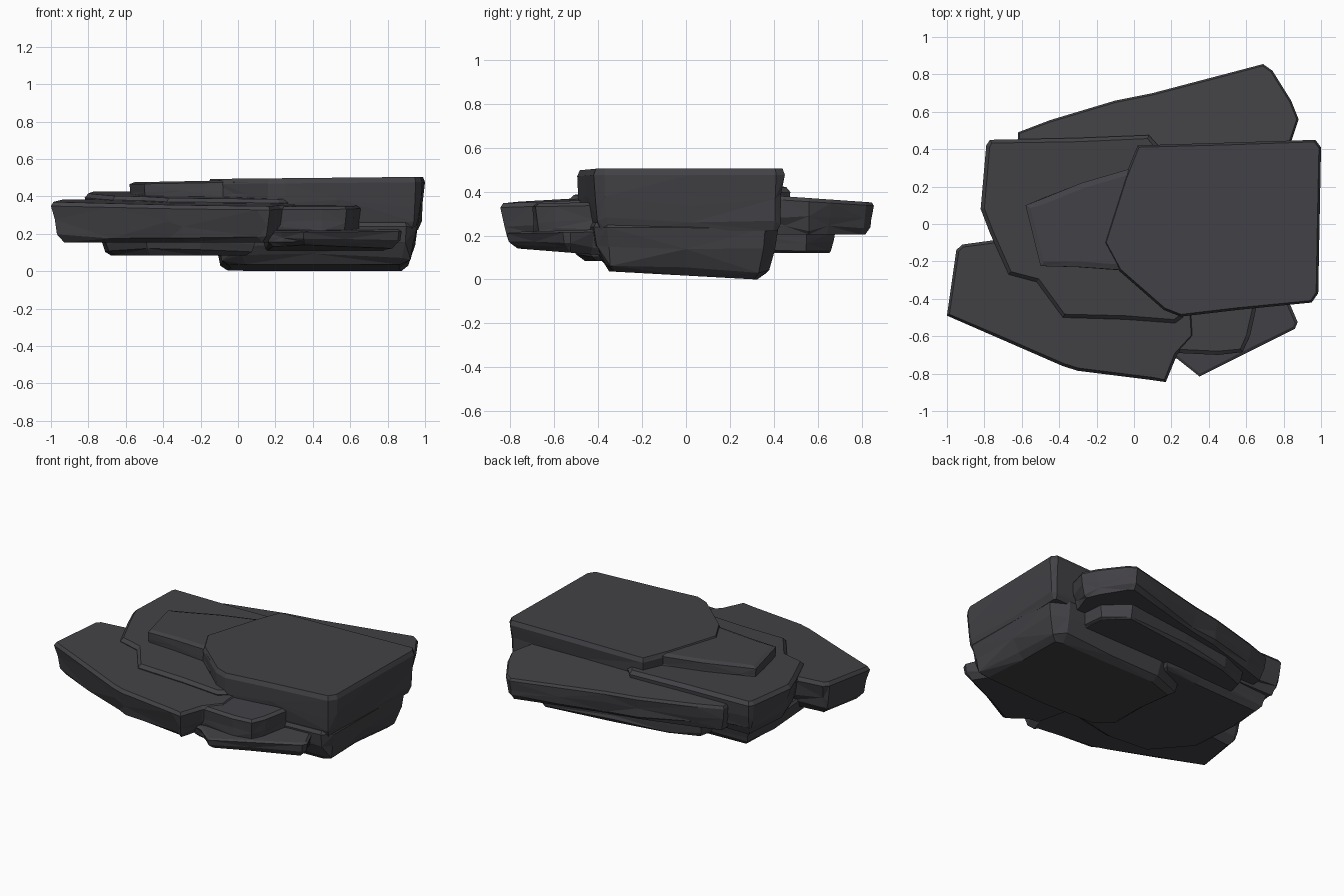
import bpy, bmesh, math, random
from mathutils import Vector

if "Cube" in bpy.data.objects:
    bpy.data.objects.remove(bpy.data.objects["Cube"])

random.seed(7)
rock = bpy.data.materials.new("dark slate")
rock.diffuse_color = (0.055, 0.053, 0.060, 1)
rock.use_nodes = True
rock.node_tree.nodes["Principled BSDF"].inputs["Base Color"].default_value = rock.diffuse_color

# side profile: (fraction of the way down, inset as share of the undercut)
SIDE = [(0.0, None), (0.10, 0.0), (0.5, 0.2), (0.82, 0.45), (1.0, 1.0)]


def split_edges(outline, step=0.3):
    """Add points on long outline edges so the sides break into facets."""
    pts = []
    for i, p in enumerate(outline):
        a, b = Vector(p), Vector(outline[(i + 1) % len(outline)])
        n = max(1, int((b - a).length / step))
        pts += [a.lerp(b, k / n) for k in range(n)]
    return pts


def inward(pts, i):
    """Inward miter direction of a counter-clockwise outline."""
    p = pts[i]
    e1 = (p - pts[i - 1]).normalized()
    e2 = (pts[(i + 1) % len(pts)] - p).normalized()
    n = Vector((-e1.y - e2.y, e1.x + e2.x))
    return n.normalized() if n.length > 0.01 else Vector((0, 0))


def slab(name, outline, top, bottom, under=0.06, bevel=0.012, rough=0.012):
    """Layered slab; top and bottom are planes z = a + b*x + c*y."""
    area = sum(outline[i - 1][0] * p[1] - p[0] * outline[i - 1][1]
               for i, p in enumerate(outline))
    if area < 0:
        outline = outline[::-1]
    pts = split_edges(outline)
    dirs = [inward(pts, i) for i in range(len(pts))]
    bm = bmesh.new()
    rings = []
    for level, (f, share) in enumerate(SIDE):
        ring = []
        for p, d in zip(pts, dirs):
            inset = bevel if share is None else under * share
            middle = level in (2, 3)
            if middle:
                inset += random.uniform(-0.3, 1) * rough
            q = p + d * inset
            zt = top[0] + top[1] * q.x + top[2] * q.y
            zb = bottom[0] + bottom[1] * q.x + bottom[2] * q.y
            g = f + (random.uniform(-0.1, 0.1) if middle else 0)
            ring.append(bm.verts.new((q.x, q.y, zt + (zb - zt) * g)))
        rings.append(ring)
    n = len(pts)
    for r in range(len(rings) - 1):
        for i in range(n):
            j = (i + 1) % n
            a, b, c, d = rings[r][i], rings[r][j], rings[r + 1][j], rings[r + 1][i]
            if (i + r) % 2:
                bm.faces.new((a, d, c))
                bm.faces.new((a, c, b))
            else:
                bm.faces.new((a, d, b))
                bm.faces.new((b, d, c))
    bm.faces.new(rings[0])
    bm.faces.new(rings[-1][::-1])
    bmesh.ops.recalc_face_normals(bm, faces=bm.faces)
    mesh = bpy.data.meshes.new(name)
    bm.to_mesh(mesh)
    bm.free()
    mesh.materials.append(rock)
    ob = bpy.data.objects.new(name, mesh)
    bpy.context.collection.objects.link(ob)
    return ob


# thick top slab on the right
slab("top_slab",
     [(0.02, 0.42), (0.5, 0.435), (0.97, 0.45), (1.0, 0.41), (0.985, -0.37), (0.95, -0.42),
      (0.55, -0.46), (0.25, -0.495), (0.16, -0.46), (-0.08, -0.25), (-0.16, -0.1), (-0.05, 0.25)],
     (0.495, 0.01, 0.0), (0.22, 0, 0), under=0.04)

# thin step beside the top slab
slab("top_step",
     [(-0.58, 0.10), (-0.49, 0.135), (-0.28, 0.22), (-0.04, 0.29), (0.2, 0.3), (0.3, -0.3),
      (0.05, -0.36), (-0.08, -0.245), (-0.3, -0.23), (-0.50, -0.225)],
     (0.487, 0.02, 0.0), (0.38, 0, 0), under=0.0, bevel=0.03, rough=0.008)

# broad middle slab
MIDDLE = [(-0.77, 0.45), (-0.3, 0.46), (0.08, 0.475), (0.12, 0.43), (0.4, 0.2), (0.4, -0.3),
          (0.26, -0.5), (0.22, -0.53), (-0.05, -0.51), (-0.38, -0.5), (-0.52, -0.31),
          (-0.67, -0.27), (-0.77, -0.05), (-0.82, 0.08), (-0.79, 0.42)]
slab("middle_slab", MIDDLE, (0.405, -0.01, 0.035), (0.19, 0, 0), under=0.06, bevel=0.02)

# ledge under the middle slab
slab("lower_left_ledge",
     [(-0.72, 0.38), (-0.2, 0.42), (0.1, 0.42), (0.1, -0.45), (-0.2, -0.53), (-0.5, -0.5),
      (-0.72, -0.25), (-0.75, 0.1)],
     (0.22, 0, 0), (0.085, 0, 0), under=0.07)

# front left slab
slab("front_left_slab",
     [(-1.0, -0.49), (-0.95, -0.14), (-0.92, -0.11), (-0.7, -0.08), (-0.2, -0.1), (0.3, -0.3),
      (0.32, -0.6), (0.23, -0.70), (0.17, -0.845), (0.1, -0.835), (-0.3, -0.785), (-0.38, -0.76)],
     (0.382, -0.008, 0.04), (0.155, 0, 0), under=0.08, bevel=0.015)

# back slab and the ledge below it
slab("back_slab",
     [(-0.62, 0.49), (-0.62, 0.3), (0.8, 0.3), (0.84, 0.44), (0.88, 0.56), (0.84, 0.66),
      (0.74, 0.82), (0.69, 0.855), (0.1, 0.70), (-0.1, 0.66), (-0.45, 0.555)],
     (0.41, 0, -0.07), (0.205, 0, 0), under=0.04, bevel=0.01)
slab("back_ledge",
     [(-0.5, 0.2), (-0.45, 0.48), (-0.25, 0.56), (0.1, 0.62), (0.58, 0.68), (0.72, 0.55),
      (0.75, 0.2)],
     (0.23, 0, 0), (0.12, 0, 0), under=0.03)

# front right slab and the wedge on top of it
slab("front_right_slab",
     [(0.15, -0.70), (0.23, -0.72), (0.35, -0.815), (0.58, -0.70), (0.86, -0.56),
      (0.875, -0.525), (0.83, -0.42), (0.8, -0.2), (0.1, -0.2)],
     (0.24, 0, 0.03), (0.08, 0, -0.08), under=0.05, bevel=0.015)
slab("front_wedge",
     [(0.12, -0.70), (0.24, -0.69), (0.45, -0.70), (0.58, -0.685), (0.62, -0.60), (0.66, -0.42),
      (0.6, -0.2), (0.1, -0.2)],
     (0.36, 0, 0.02), (0.2, 0, 0), under=0.02, bevel=0.02)

# heavy base slab
slab("base_slab",
     [(-0.14, 0.30), (0.1, 0.41), (0.85, 0.42), (0.96, 0.36), (0.96, -0.36), (0.90, -0.42),
      (0.4, -0.45), (0.0, -0.43), (-0.14, -0.30)],
     (0.26, 0, 0), (0.018, 0, -0.055), under=0.10, rough=0.02)

# rest the stack exactly on the ground
low = min(v.co.z for o in bpy.data.objects for v in o.data.vertices)
for o in bpy.data.objects:
    o.location.z -= low
